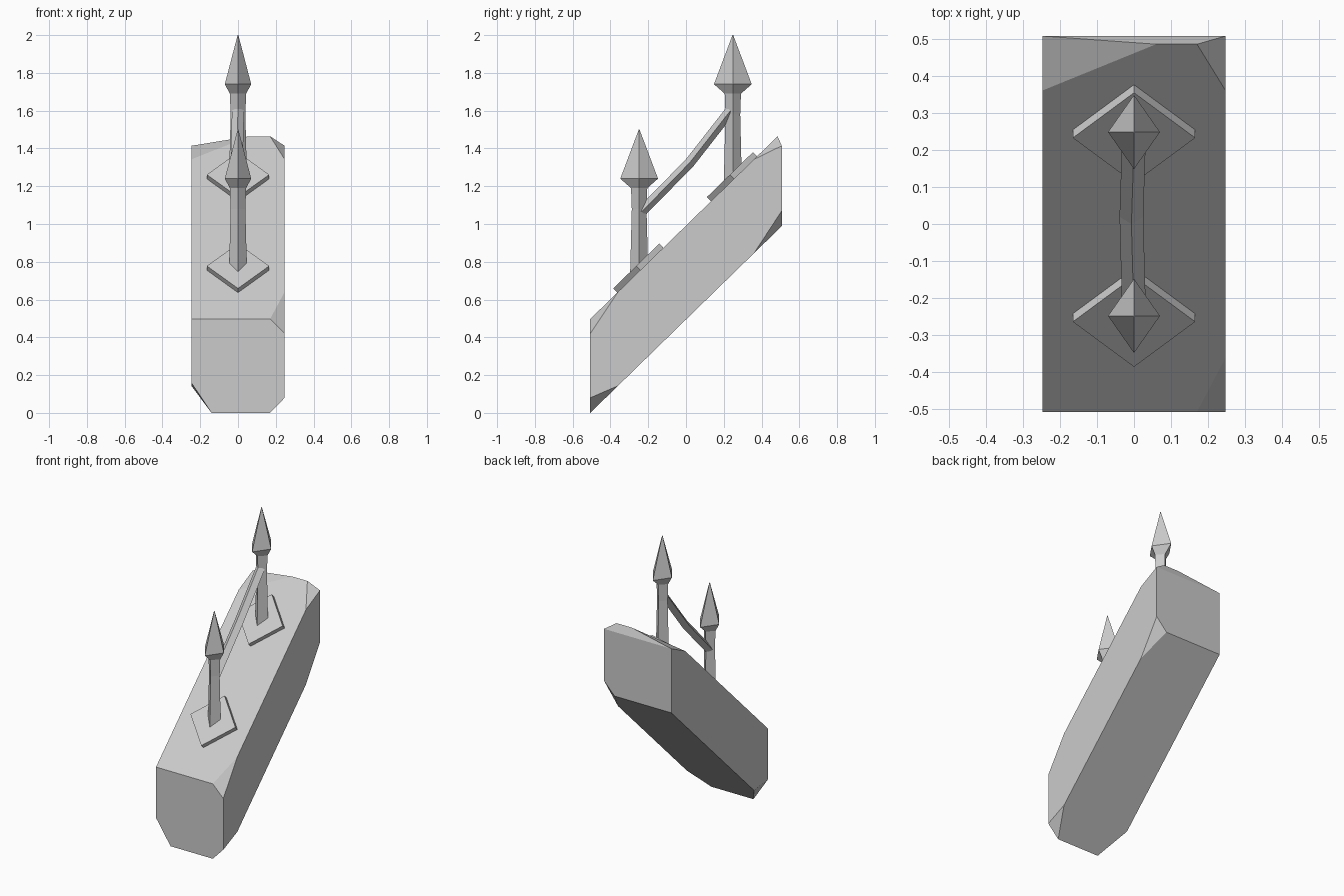
import bpy
import bmesh
from math import atan
from mathutils import Matrix, Vector

cube = bpy.data.objects.get("Cube")
if cube:
    bpy.data.objects.remove(cube, do_unlink=True)

stone = bpy.data.materials.new("grey_stone")
stone.use_nodes = True
GREY = (0.6, 0.6, 0.6, 1)
stone.diffuse_color = GREY
stone.node_tree.nodes["Principled BSDF"].inputs["Base Color"].default_value = GREY

W, L, SLOPE = 0.247, 0.507, 0.975   # half width, half length, pitch


def under(y):
    return SLOPE * (y + L)


def top(y):
    return 0.497 + SLOPE * (y + L)


def finish(name, bm):
    bmesh.ops.recalc_face_normals(bm, faces=bm.faces)
    mesh = bpy.data.meshes.new(name)
    bm.to_mesh(mesh)
    bm.free()
    mesh.materials.append(stone)
    obj = bpy.data.objects.new(name, mesh)
    bpy.context.collection.objects.link(obj)
    return obj


def loft(name, rings):
    """Skin a run of four-cornered rings and cap both ends."""
    bm = bmesh.new()
    loops = [[bm.verts.new(p) for p in ring] for ring in rings]
    for a, b in zip(loops, loops[1:]):
        for i in range(4):
            j = (i + 1) % 4
            bm.faces.new((a[i], a[j], b[j], b[i]))
    bm.faces.new(loops[0])
    bm.faces.new(loops[-1])
    bmesh.ops.remove_doubles(bm, verts=bm.verts, dist=0.0005)
    return finish(name, bm)


def diamond(centre, u, v):
    return [centre + u, centre + v, centre - u, centre - v]


# Sloping block with chipped corners, as the hull of its corner points
CHIP, RUN = 0.17, 0.36
points = [
    # front face, lower and upper corners
    (CHIP, -L, 0), (W, -L, 0.08), (W, -RUN, under(-RUN)),
    (-0.14, -L, 0), (-W, -L, 0.16), (-W, -RUN, under(-RUN)),
    (CHIP, -L, top(-L)), (W, -L, 0.42), (W, -RUN, top(-RUN)),
    (-W, -L, top(-L)),
    # back face, lower and upper corners
    (CHIP, L, under(L)), (W, L, 1.07), (W, RUN, under(RUN)),
    (-W, L, under(L)),
    (W, L, 1.414), (W, RUN, top(RUN)), (CHIP, 0.485, top(0.485)),
    (-W, L, 1.414), (-W, RUN, top(RUN)), (0.06, 0.485, top(0.485)),
]
bm = bmesh.new()
for p in points:
    bm.verts.new(p)
bmesh.ops.convex_hull(bm, input=bm.verts)
bmesh.ops.dissolve_limit(bm, angle_limit=0.03, verts=bm.verts, edges=bm.edges)
finish("sloped_block", bm)

# Posts with spear tips, each on a tilted diamond plate
X, Y, Z = Vector((1, 0, 0)), Vector((0, 1, 0)), Vector((0, 0, 1))
tilt = Matrix.Rotation(atan(SLOPE), 3, "X")
for side, y, tip in (("front", -0.248, 1.5), ("back", 0.248, 2.0)):
    base = top(y) - 0.02
    profile = [(base, 0.048, 0.048), (tip - 0.42, 0.039, 0.039),
               (tip - 0.31, 0.043, 0.043)]
    loft(side + "_post", [diamond(Vector((0, y, z)), X * rx, Y * ry)
                          for z, rx, ry in profile])
    spear = [(tip - 0.31, 0.043, 0.043), (tip - 0.26, 0.07, 0.1), (tip, 0.002, 0.002)]
    loft(side + "_spear_tip", [diamond(Vector((0, y, z)), X * rx, Y * ry)
                               for z, rx, ry in spear])
    centre = Vector((0, y, top(y) + 0.012))
    normal = tilt @ Z
    loft(side + "_plate", [diamond(centre + normal * d, X * 0.165, tilt @ Y * 0.17)
                           for d in (-0.0225, 0.0225)])

# Sagging rail between the posts
path = [Vector((0, -0.235, 1.065)), Vector((-0.007, 0.02, 1.325)),
        Vector((0, 0.235, 1.6))]
across = (path[-1] - path[0]).cross(X).normalized()
loft("rail", [diamond(p, X * 0.032, across * 0.027) for p in path])
